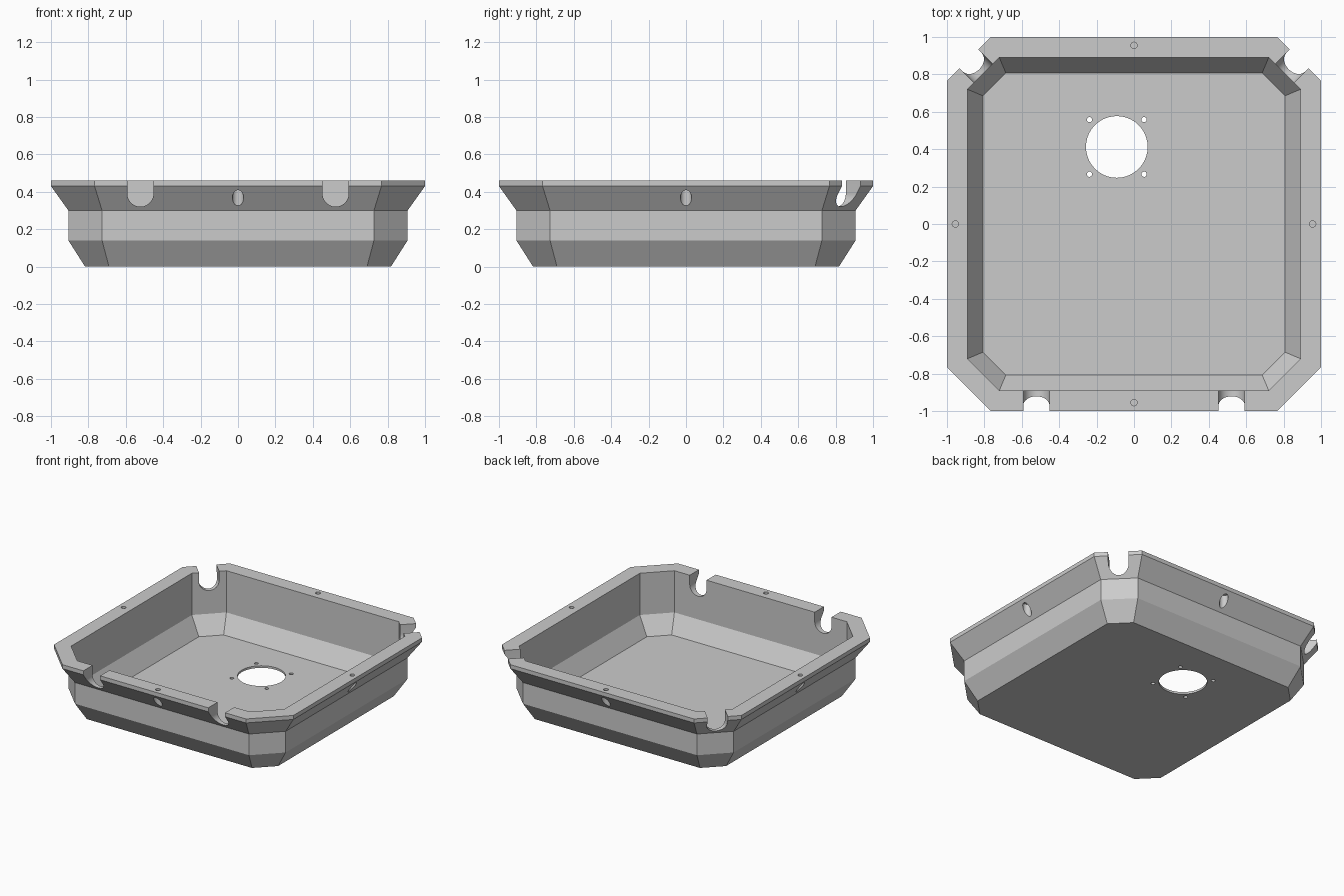
import bpy, bmesh
from math import cos, sin, pi, radians
from mathutils import Matrix

cube = bpy.data.objects.get("Cube")
if cube:
    bpy.data.objects.remove(cube, do_unlink=True)

grey = bpy.data.materials.new("light_grey_plastic")
grey.use_nodes = True
colour = (0.6, 0.6, 0.6, 1)
grey.diffuse_color = colour
grey.node_tree.nodes["Principled BSDF"].inputs["Base Color"].default_value = colour


def make_object(name, bm):
    bmesh.ops.recalc_face_normals(bm, faces=bm.faces)
    mesh = bpy.data.meshes.new(name)
    bm.to_mesh(mesh)
    bm.free()
    mesh.materials.append(grey)
    obj = bpy.data.objects.new(name, mesh)
    bpy.context.collection.objects.link(obj)
    return obj


def chamfered_ring(bm, half, flat, z):
    """Square ring with cut corners; flat is the half length of each side."""
    corners = []
    for sx, sy in ((1, 1), (-1, 1), (-1, -1), (1, -1)):
        pair = [(sx * half, sy * flat), (sx * flat, sy * half)]
        corners += pair if sx * sy > 0 else pair[::-1]
    return [bm.verts.new((x, y, z)) for x, y in corners]


def cylinder(name, x, y, radius, z0, z1):
    bm = bmesh.new()
    bmesh.ops.create_cone(bm, cap_ends=True, segments=40, radius1=radius,
                          radius2=radius, depth=z1 - z0,
                          matrix=Matrix.Translation((x, y, (z0 + z1) / 2)))
    return make_object(name, bm)


def notch(name, x, near, far, angle=0):
    """Round-bottomed slot running along y, then turned about z."""
    r, zc, steps = 0.07, 0.39, 24
    outline = [(x - r, 0.6)]
    outline += [(x + r * cos(pi + pi * i / steps), zc + r * sin(pi + pi * i / steps))
                for i in range(steps + 1)]
    outline.append((x + r, 0.6))
    bm = bmesh.new()
    face = bm.faces.new([bm.verts.new((px, near, pz)) for px, pz in outline])
    extruded = bmesh.ops.extrude_face_region(bm, geom=[face])["geom"]
    moved = [v for v in extruded if isinstance(v, bmesh.types.BMVert)]
    bmesh.ops.translate(bm, verts=moved, vec=(0, far - near, 0))
    bmesh.ops.rotate(bm, verts=bm.verts, matrix=Matrix.Rotation(radians(angle), 3, 'Z'))
    return make_object(name, bm)


# Tray shell: outer profile going up, then the inner profile going down
profile = [(0.818, 0.69, 0), (0.907, 0.727, 0.14), (0.907, 0.727, 0.30),
           (1.0, 0.767, 0.43), (1.0, 0.767, 0.46),
           (0.89, 0.72, 0.46), (0.89, 0.72, 0.145), (0.807, 0.685, 0.016)]
bm = bmesh.new()
rings = [chamfered_ring(bm, *p) for p in profile]
for a, b in zip(rings, rings[1:]):
    for i in range(8):
        j = (i + 1) % 8
        bm.faces.new((a[i], a[j], b[j], b[i]))
bm.faces.new(rings[0])
bm.faces.new(rings[-1])
tray = make_object("tray", bm)

# Large floor opening with four fixing holes
hx, hy = -0.092, 0.412
cutters = [cylinder("floor_opening", hx, hy, 0.165, -0.1, 0.1)]
for sx in (-1, 1):
    for sy in (-1, 1):
        cutters.append(cylinder("fixing_hole", hx + sx * 0.146, hy + sy * 0.146,
                                0.014, -0.1, 0.1))

# Rim screw holes with wider pockets from below
for x, y in ((0.955, 0), (-0.955, 0), (0, 0.955), (0, -0.955)):
    cutters.append(cylinder("rim_hole", x, y, 0.017, 0.435, 0.5))
    cutters.append(cylinder("rim_pocket", x, y, 0.03, 0.25, 0.425))

# Cable notches: two in the front rim, one in each back corner
for side in (-1, 1):
    cutters.append(notch("front_notch", side * 0.522, -1.1, -0.8))
    cutters.append(notch("corner_notch", 0, 1.0, 1.4, side * 45))

bpy.context.view_layer.objects.active = tray
tray.select_set(True)
for cutter in cutters:
    cutter.hide_render = True
    mod = tray.modifiers.new("cut", 'BOOLEAN')
    mod.operation = 'DIFFERENCE'
    mod.solver = 'EXACT'
    mod.object = cutter
    bpy.ops.object.modifier_apply(modifier=mod.name)
    bpy.data.objects.remove(cutter, do_unlink=True)

bpy.ops.object.shade_smooth_by_angle(angle=radians(20))
